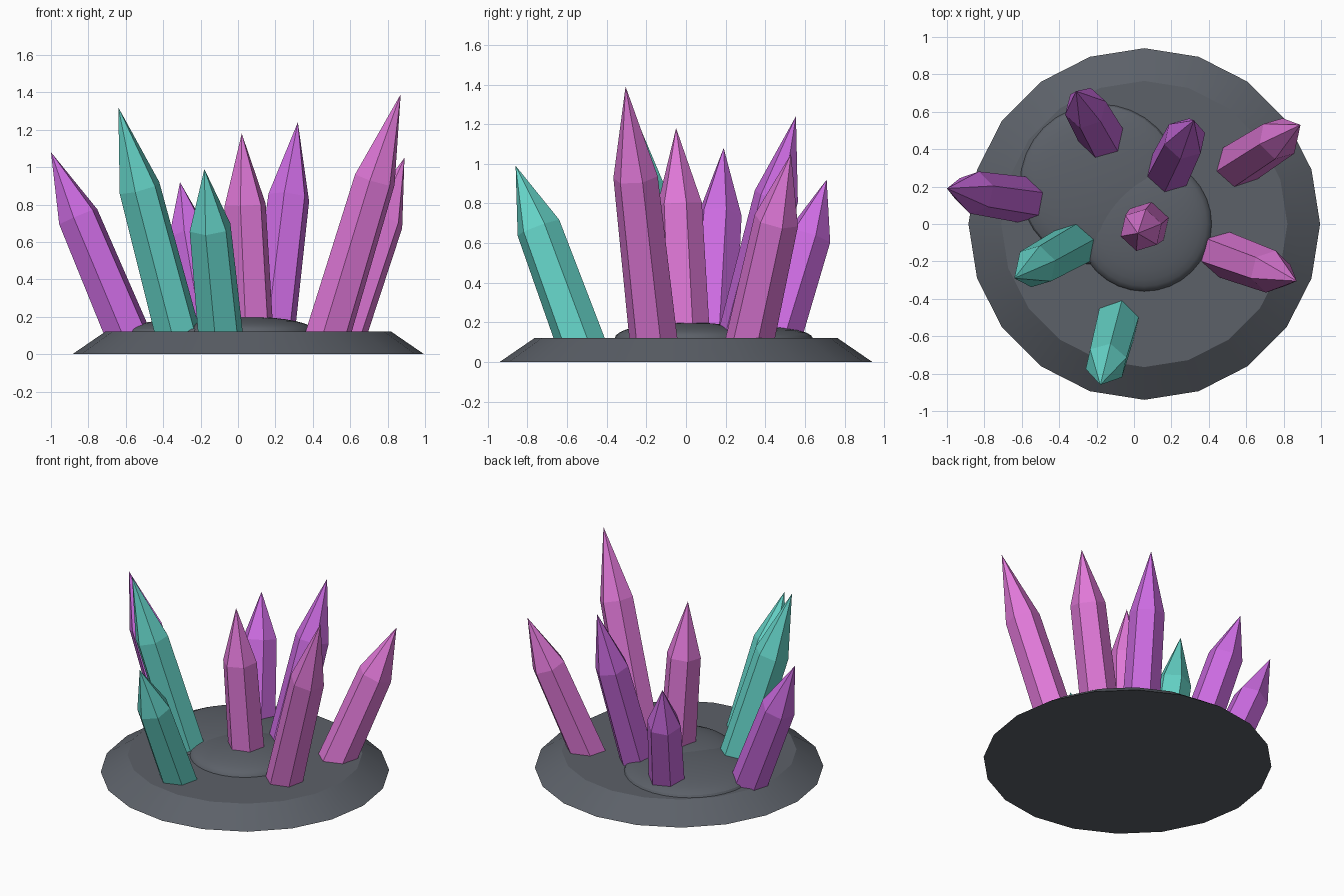
import bpy, bmesh, math
from mathutils import Vector, Matrix

if "Cube" in bpy.data.objects:
    bpy.data.objects.remove(bpy.data.objects["Cube"])


def material(name, rgb):
    m = bpy.data.materials.new(name)
    m.diffuse_color = (*rgb, 1.0)
    m.use_nodes = True
    m.node_tree.nodes["Principled BSDF"].inputs["Base Color"].default_value = m.diffuse_color
    return m


STONE = material("dark stone", (0.107, 0.119, 0.14))
TEAL = material("teal crystal", (0.133, 0.67, 0.59))
PINK = material("pink crystal", (0.75, 0.19, 0.69))
PURPLE = material("purple crystal", (0.60, 0.147, 0.75))


def new_object(name, bm, mat, smooth=False):
    bmesh.ops.recalc_face_normals(bm, faces=bm.faces)
    mesh = bpy.data.meshes.new(name)
    bm.to_mesh(mesh)
    bm.free()
    mesh.materials.append(mat)
    ob = bpy.data.objects.new(name, mesh)
    bpy.context.collection.objects.link(ob)
    if smooth:
        bpy.ops.object.select_all(action='DESELECT')
        ob.select_set(True)
        bpy.context.view_layer.objects.active = ob
        bpy.ops.object.shade_smooth_by_angle(angle=math.radians(30))
    return ob


def lathe_rings(bm, rings, sides, turn=0.0):
    """Bridge (radius, height) rings; returns the first and last ring."""
    loops = [[bm.verts.new((r * math.cos(turn + i * math.tau / sides),
                            r * math.sin(turn + i * math.tau / sides), z))
              for i in range(sides)] for r, z in rings]
    for a, b in zip(loops, loops[1:]):
        for i in range(sides):
            j = (i + 1) % sides
            bm.faces.new((a[i], a[j], b[j], b[i]))
    return loops[0], loops[-1]


# Twenty-sided stone base with sloping rim
bm = bmesh.new()
low, high = lathe_rings(bm, [(0.94, 0.0), (0.765, 0.12)], 20)
bm.faces.new(low)
bm.faces.new(high)
bmesh.ops.translate(bm, verts=bm.verts, vec=(0.055, 0, 0))
new_object("stone_base", bm, STONE, True)


# Low rounded mounds on the base
def mound(name, x, y, radius, height):
    bm = bmesh.new()
    bmesh.ops.create_uvsphere(bm, u_segments=32, v_segments=16, radius=1)
    bmesh.ops.transform(bm, verts=bm.verts, matrix=Matrix.Translation((x, y, 0.12))
                        @ Matrix.Diagonal((radius, radius, height, 1)))
    new_object(name, bm, STONE, True)


mound("centre_mound", 0.055, 0.0, 0.36, 0.08)
mound("back_mound", -0.18, 0.21, 0.43, 0.072)


# Six-sided crystals: tapered shaft, shoulder, pointed tip
def crystal(name, base, tip, mat, r_base=0.125, r_shoulder=0.115):
    base, tip = Vector((*base, 0.12)), Vector(tip)
    axis = tip - base
    length = axis.length
    bm = bmesh.new()
    low, shoulder = lathe_rings(bm, [(r_base, -0.065), (r_shoulder, 0.64 * length)], 6, 0.3)
    bm.faces.new(low)
    point = bm.verts.new((0, 0, length))
    for i in range(6):
        bm.faces.new((shoulder[i], shoulder[(i + 1) % 6], point))
    rot = Vector((0, 0, 1)).rotation_difference(axis).to_matrix().to_4x4()
    bmesh.ops.transform(bm, verts=bm.verts, matrix=Matrix.Translation(base) @ rot)
    new_object(name, bm, mat)


crystal("centre_crystal", (0.07, 0.0), (0.02, -0.05, 1.18), PINK)
crystal("left_teal_crystal", (-0.325, -0.115), (-0.64, -0.29, 1.32), TEAL)
crystal("front_teal_crystal", (-0.095, -0.54), (-0.18, -0.86, 0.99), TEAL)
crystal("left_purple_crystal", (-0.595, 0.13), (-1.0, 0.19, 1.08), PURPLE)
crystal("back_left_purple_crystal", (-0.17, 0.46), (-0.31, 0.71, 0.92), PURPLE)
crystal("back_right_purple_crystal", (0.185, 0.28), (0.32, 0.555, 1.24), PURPLE)
crystal("back_right_pink_crystal", (0.57, 0.325), (0.89, 0.53, 1.05), PINK)
crystal("front_right_pink_crystal", (0.485, -0.165), (0.87, -0.305, 1.39), PINK)
